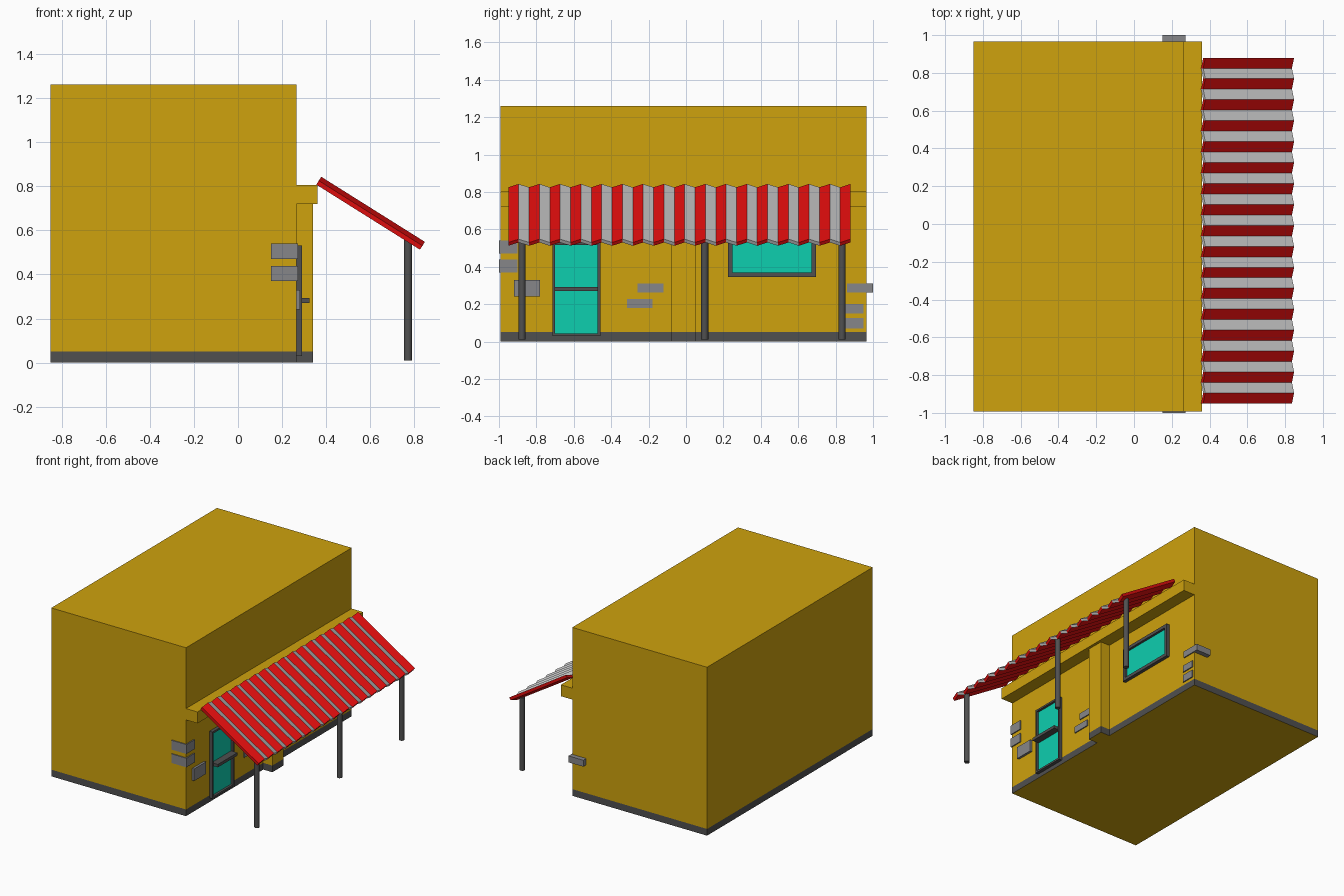
import bpy, bmesh, math
from mathutils import Vector

if "Cube" in bpy.data.objects:
    bpy.data.objects.remove(bpy.data.objects["Cube"])


def material(name, r, g, b):
    m = bpy.data.materials.new(name)
    m.diffuse_color = (r, g, b, 1)
    m.use_nodes = True
    m.node_tree.nodes["Principled BSDF"].inputs["Base Color"].default_value = m.diffuse_color
    return m


YELLOW = material("ochre_wall", 0.62, 0.36, 0.004)
DARK = material("dark_grey", 0.08, 0.08, 0.08)
BRICK = material("brick_grey", 0.24, 0.24, 0.25)
TEAL = material("teal_glass", 0.004, 0.62, 0.43)
RED = material("awning_red", 0.72, 0.004, 0.004)
WHITE = material("awning_white", 0.6, 0.6, 0.6)


def finish(name, bm, *mats):
    bmesh.ops.recalc_face_normals(bm, faces=bm.faces)
    me = bpy.data.meshes.new(name)
    bm.to_mesh(me)
    bm.free()
    for m in mats:
        me.materials.append(m)
    ob = bpy.data.objects.new(name, me)
    bpy.context.collection.objects.link(ob)
    return ob


def extrude_y(name, profile, y0, y1, *mats, base_height=None):
    """Extrude an (x, z) outline along y; side faces under base_height get slot 1."""
    bm = bmesh.new()
    face = bm.faces.new([bm.verts.new((x, y0, z)) for x, z in profile])
    ext = bmesh.ops.extrude_face_region(bm, geom=[face])
    bmesh.ops.translate(bm, vec=(0, y1 - y0, 0),
                        verts=[g for g in ext["geom"] if isinstance(g, bmesh.types.BMVert)])
    if base_height:
        bmesh.ops.bisect_plane(bm, geom=bm.verts[:] + bm.edges[:] + bm.faces[:],
                               plane_co=(0, 0, base_height), plane_no=(0, 0, 1))
        bm.normal_update()
        for f in bm.faces:
            if f.calc_center_median().z < base_height and abs(f.normal.z) < 0.5:
                f.material_index = 1
    return finish(name, bm, *mats)


def box(name, x, y, z, mat):
    return extrude_y(name, [(x[0], z[0]), (x[1], z[0]), (x[1], z[1]), (x[0], z[1])], *y, mat)


WALL = 0.265   # x of the shop front

# Building body with ledge, and centre pillar, both with a dark base band
extrude_y("building", [(-0.85, 0), (WALL, 0), (WALL, 0.72), (0.36, 0.72), (0.36, 0.805),
                       (WALL, 0.805), (WALL, 1.26), (-0.85, 1.26)],
          -0.993, 0.965, YELLOW, DARK, base_height=0.05)
extrude_y("pillar", [(WALL - 0.01, 0), (0.34, 0), (0.34, 0.725), (WALL - 0.01, 0.725)],
          -0.08, 0.05, YELLOW, DARK, base_height=0.05)


# Framed openings: a glass plate and a raised rectangular ring
def framed(name, y, z, w):
    box(name + "_glass", (WALL - 0.005, WALL + 0.008), (y[0] + w / 2, y[1] - w / 2),
        (z[0] + w / 2, z[1] - w / 2), TEAL)
    bm = bmesh.new()
    rings = []
    for x, i in ((WALL - 0.005, 0), (0.29, 0), (0.29, w), (WALL - 0.005, w)):
        rings.append([bm.verts.new((x, *p)) for p in (
            (y[0] + i, z[0] + i), (y[1] - i, z[0] + i), (y[1] - i, z[1] - i), (y[0] + i, z[1] - i))])
    for r in range(4):
        a, b = rings[r], rings[(r + 1) % 4]
        for k in range(4):
            bm.faces.new((a[k], a[(k + 1) % 4], b[(k + 1) % 4], b[k]))
    finish(name + "_frame", bm, DARK)


framed("door", (-0.715, -0.458), (0.03, 0.53), 0.014)
framed("window", (0.225, 0.695), (0.345, 0.60), 0.024)
box("door_bar", (0.268, 0.325), (-0.702, -0.471), (0.27, 0.292), DARK)

# Wall box and exposed bricks
box("wall_box", (WALL - 0.005, 0.282), (-0.92, -0.78), (0.24, 0.33), BRICK)
for y, z in (((-1.0, -0.9), (0.47, 0.54)), ((-1.0, -0.9), (0.37, 0.438)),
             ((-0.26, -0.12), (0.262, 0.31)), ((-0.315, -0.18), (0.18, 0.228)),
             ((0.86, 1.0), (0.262, 0.31)), ((0.85, 0.95), (0.15, 0.2)), ((0.85, 0.95), (0.07, 0.125))):
    box("brick", (0.15, 0.273), y, z, BRICK)

# Corrugated striped awning: zigzag sheet, alternate stripes red and white
STRIPES, Y0, Y1 = 33, -0.95, 0.88
top, bottom = Vector((0.355, 0, 0.807)), Vector((0.825, 0, 0.512))
d = (bottom - top).normalized()
n = Vector((-d.z, 0, d.x))
bm = bmesh.new()
cols = []
for i in range(STRIPES + 1):
    y = Vector((0, Y0 + (Y1 - Y0) * i / STRIPES, 0))
    h = 0.021 * (i % 2)
    cols.append([bm.verts.new(p + y + n * k)
                 for p, k in ((top, h), (bottom, h), (bottom, h + 0.021), (top, h + 0.021))])
for i in range(STRIPES):
    a, b = cols[i], cols[i + 1]
    for k in range(4):
        f = bm.faces.new((a[k], a[(k + 1) % 4], b[(k + 1) % 4], b[k]))
        f.material_index = i % 2
bm.faces.new(cols[0])
bm.faces.new(cols[-1])
finish("awning", bm, RED, WHITE)

# Awning posts
for y in (-0.877, 0.10, 0.834):
    bpy.ops.mesh.primitive_cylinder_add(vertices=12, radius=0.019, depth=0.545,
                                        location=(0.771, y, 0.01 + 0.2725))
    post = bpy.context.object
    post.name = "awning_post"
    post.data.materials.append(DARK)
    bpy.ops.object.shade_smooth_by_angle(angle=math.radians(40))
